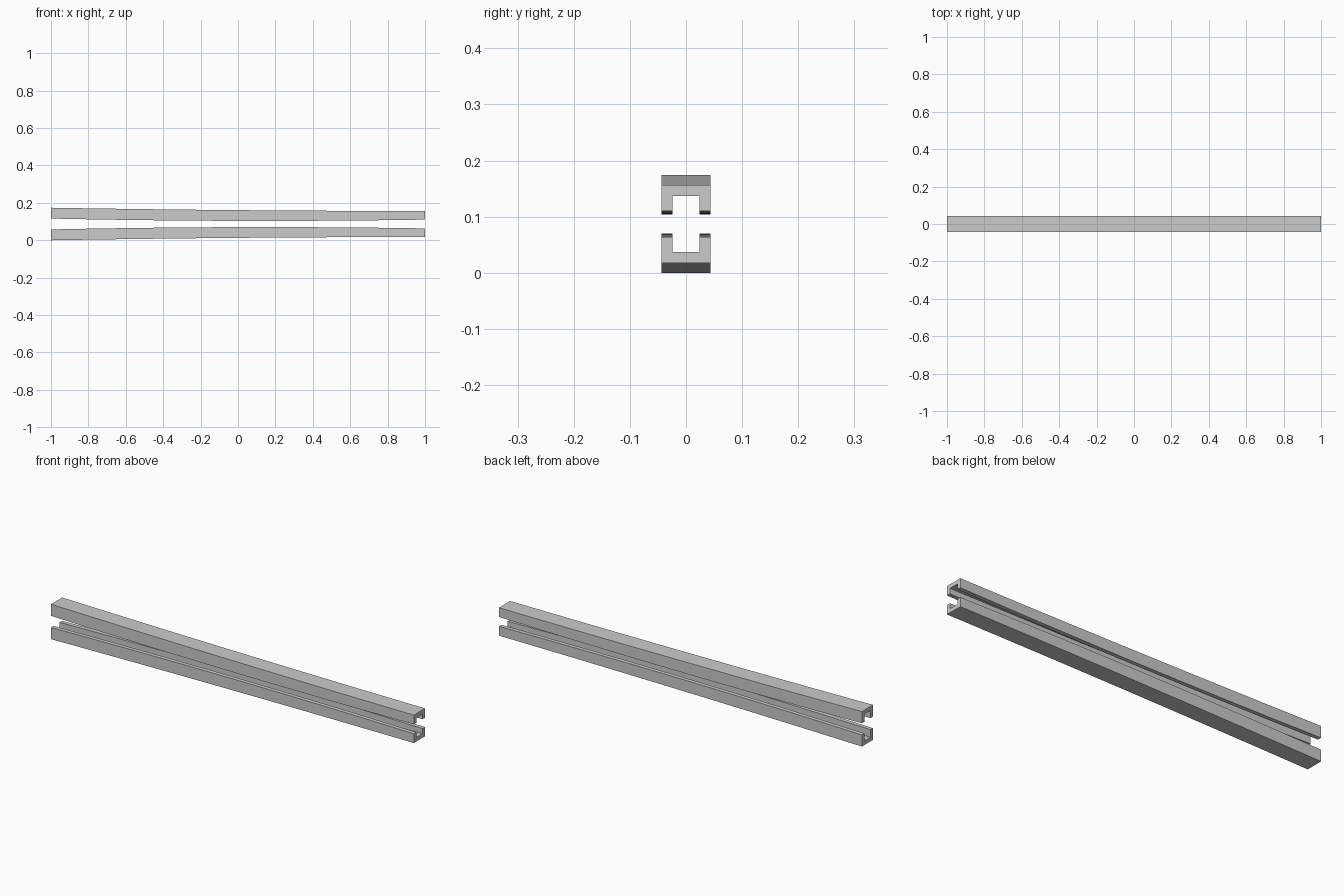
import bpy
import bmesh

cube = bpy.data.objects.get("Cube")
if cube:
    bpy.data.objects.remove(cube, do_unlink=True)

MID = 0.087        # height of the plane between the two rails
OUTER, INNER = 0.044, 0.024
WEB = 0.02         # thickness of the channel's back
STEPS = 16

grey = bpy.data.materials.new("plain grey")
grey.use_nodes = True
colour = (0.6, 0.6, 0.6, 1)
grey.diffuse_color = colour
grey.node_tree.nodes["Principled BSDF"].inputs["Base Color"].default_value = colour


def section(x):
    """Channel outline at x, as (y, distance from the middle plane)."""
    back = 0.074 - 0.0087 * x + 0.0043 * x * x
    lip = 0.0168 - 0.0028 * x + 0.0095 * x * x
    half = [(0, back), (OUTER, back), (OUTER, lip), (INNER, lip),
            (INNER, back - WEB), (0, back - WEB)]
    return half + [(-y, h) for y, h in half[-2:0:-1]]


def rail(name, side):
    """Sweep the slightly bowed channel along x; side is +1 up, -1 down."""
    bm = bmesh.new()
    rings = []
    for i in range(STEPS + 1):
        x = 2 * i / STEPS - 1
        rings.append([bm.verts.new((x, y, MID + side * h)) for y, h in section(x)])
    n = len(rings[0])
    for a, b in zip(rings, rings[1:]):
        for j in range(n):
            k = (j + 1) % n
            bm.faces.new((a[j], a[k], b[k], b[j]))
    # End caps, split along the centre line
    for ring in (rings[0], rings[-1]):
        bm.faces.new(ring[:n // 2 + 1])
        bm.faces.new(ring[n // 2:] + ring[:1])
    bmesh.ops.recalc_face_normals(bm, faces=bm.faces)
    mesh = bpy.data.meshes.new(name)
    bm.to_mesh(mesh)
    bm.free()
    mesh.materials.append(grey)
    obj = bpy.data.objects.new(name, mesh)
    bpy.context.collection.objects.link(obj)


rail("upper_rail", 1)
rail("lower_rail", -1)
